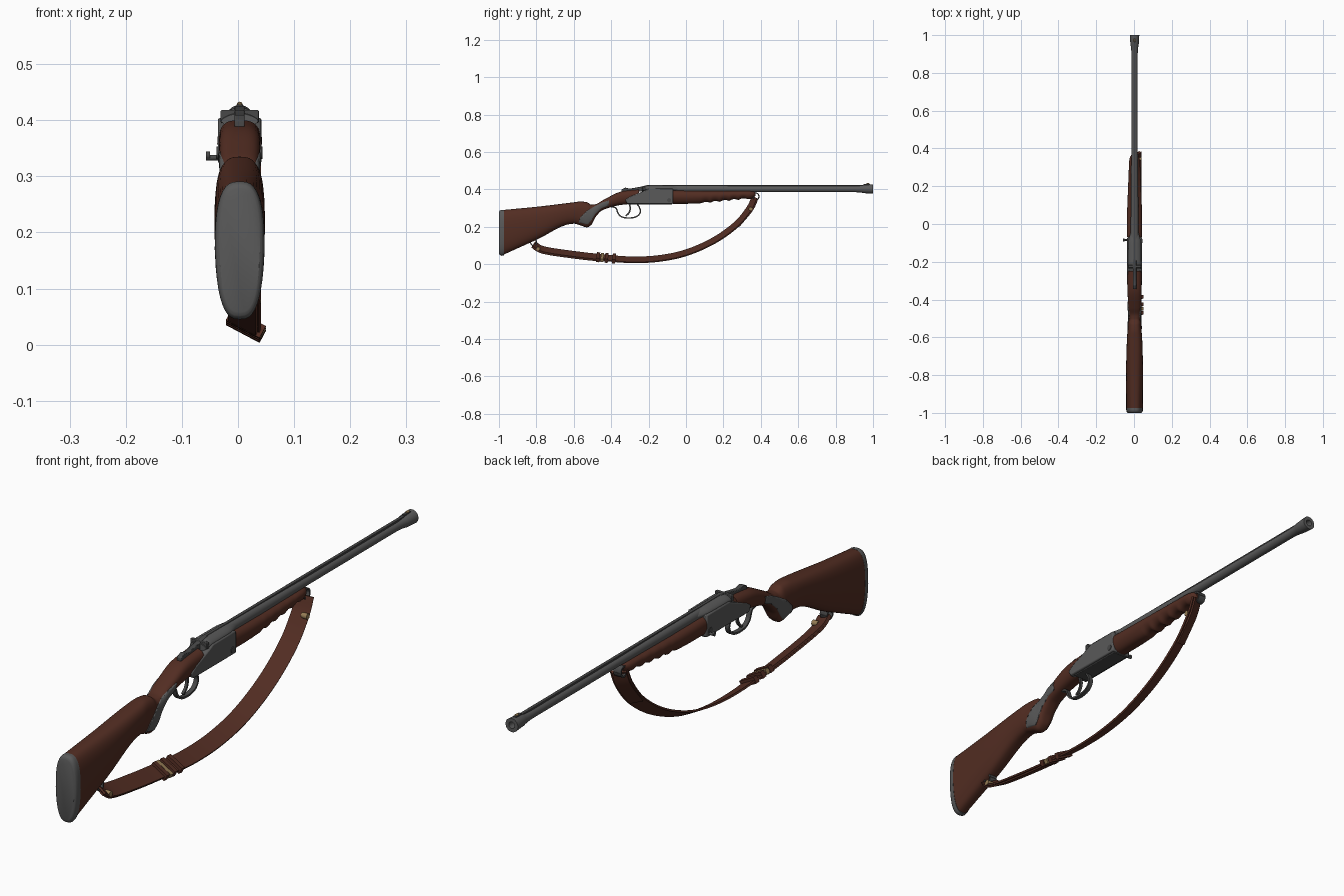
import bpy, bmesh, math
from mathutils import Vector, Matrix

if "Cube" in bpy.data.objects:
    bpy.data.objects.remove(bpy.data.objects["Cube"])
CX = 0.003


def material(name, r, g, b):
    m = bpy.data.materials.new(name)
    m.use_nodes = True
    m.diffuse_color = (r, g, b, 1)
    m.node_tree.nodes["Principled BSDF"].inputs["Base Color"].default_value = (r, g, b, 1)
    return m


WOOD = material("walnut wood", .085, .026, .016)
LEATHER = material("brown leather", .088, .027, .017)
GREY = material("grey steel", .1, .1, .1)
DARK = material("dark steel", .065, .065, .065)
BRASS = material("brass", .3, .2, .09)


def finish(name, bm, mat, angle=35):
    bmesh.ops.recalc_face_normals(bm, faces=bm.faces)
    mesh = bpy.data.meshes.new(name)
    bm.to_mesh(mesh)
    bm.free()
    mesh.materials.append(mat)
    ob = bpy.data.objects.new(name, mesh)
    bpy.context.collection.objects.link(ob)
    bpy.ops.object.select_all(action='DESELECT')
    ob.select_set(True)
    bpy.context.view_layer.objects.active = ob
    bpy.ops.object.shade_smooth_by_angle(angle=math.radians(angle))
    return ob


def skin(name, rings, mat, angle=35):
    """Join matching rings of points into a capped tube."""
    bm = bmesh.new()
    rows = [[bm.verts.new(p) for p in ring] for ring in rings]
    n = len(rows[0])
    for a, b in zip(rows, rows[1:]):
        for i in range(n):
            j = (i + 1) % n
            bm.faces.new((a[i], a[j], b[j], b[i]))
    bm.faces.new(rows[0])
    bm.faces.new(rows[-1])
    return finish(name, bm, mat, angle)


def smooth_stations(st, steps):
    """Monotone cubic through the stations, with y as the parameter."""
    def slope(i, k):
        return (st[i + 1][k] - st[i][k]) / (st[i + 1][0] - st[i][0])

    def tangent(i, k):
        if i == 0 or i == len(st) - 1:
            return slope(min(i, len(st) - 2), k)
        a, b = slope(i - 1, k), slope(i, k)
        return 2 * a * b / (a + b) if a * b > 0 else 0
    out = []
    for i in range(len(st) - 1):
        h = st[i + 1][0] - st[i][0]
        for s in range(steps):
            t = s / steps
            row = [st[i][0] + h * t]
            for k in range(1, len(st[0])):
                row.append((2*t**3 - 3*t*t + 1) * st[i][k] + (t**3 - 2*t*t + t) * h * tangent(i, k)
                           + (3*t*t - 2*t**3) * st[i + 1][k] + (t**3 - t*t) * h * tangent(i + 1, k))
            out.append(row)
    return out + [list(st[-1])]


def loft(name, stations, mat, n=2.8, taper=.12, steps=6, grow=0, sides=40):
    """Stations are (y, bottom, top, half width)."""
    rings = []
    for y, lo, hi, hw in smooth_stations(stations, steps):
        ring = []
        for i in range(sides):
            a = math.tau * i / sides
            c, s = math.cos(a), math.sin(a)
            u = math.copysign(abs(c) ** (2 / n), c)
            v = math.copysign(abs(s) ** (2 / n), s)
            ring.append((CX + u * (hw + grow) * (1 + taper * min(v, 0)), y,
                         (lo + hi) / 2 + v * ((hi - lo) / 2 + grow)))
        rings.append(ring)
    return skin(name, rings, mat)


def lathe(name, profile, mat, centre, axis='Y', sides=32):
    """Profile is (distance along axis, radius)."""
    rings = []
    for d, r in profile:
        ring = []
        for i in range(sides):
            a = math.tau * i / sides
            p, q = r * math.cos(a), r * math.sin(a)
            ring.append(Vector(centre) + Vector((p, d, q) if axis == 'Y' else (d, p, q)))
        rings.append(ring)
    return skin(name, rings, mat)


def plate(name, outline, half, mat, bevel=0):
    """Side outline of (y, z) points extruded across x."""
    ob = skin(name, [[(CX + s * half, y, z) for y, z in outline] for s in (-1, 1)], mat)
    if bevel:
        mod = ob.modifiers.new("bevel", 'BEVEL')
        mod.width, mod.segments = bevel, 2
    return ob


def box(name, y0, y1, z0, z1, half, mat, bevel=.002):
    return plate(name, [(y0, z0), (y1, z0), (y1, z1), (y0, z1)], half, mat, bevel)


def ribbon(name, path, width, thick, mat, tilt=0, x=CX, steps=8, offset=0):
    """Flat strip swept along a (y, z) path."""
    p = [Vector((x, y, z)) for y, z in path]
    p = [2 * p[0] - p[1]] + p + [2 * p[-1] - p[-2]]
    pts = []
    for i in range(1, len(p) - 2):
        a, b, c, d = p[i - 1:i + 3]
        for s in range(steps):
            t = s / steps
            pts.append(.5 * (2*b + (c - a)*t + (2*a - 5*b + 4*c - d)*t*t + (3*b - a - 3*c + d)*t**3))
    pts.append(p[-2])
    rings = []
    for i, q in enumerate(pts):
        t = (pts[min(i + 1, len(pts) - 1)] - pts[max(i - 1, 0)]).normalized()
        side = Matrix.Rotation(math.radians(tilt), 3, t) @ Vector((1, 0, 0))
        up = side.cross(t)
        rings.append([q + side * u * width / 2 + up * (v * thick / 2 + offset)
                      for u, v in ((-1, -1), (1, -1), (1, 1), (-1, 1))])
    return skin(name, rings, mat, 40)


# Shoulder stock, wrist and butt pad
stock = [(-.978, .05, .29, .044), (-.8, .13, .307, .045), (-.6, .217, .331, .04),
         (-.565, .208, .335, .037), (-.53, .197, .332, .035), (-.505, .212, .318, .033),
         (-.485, .25, .32, .033), (-.445, .29, .342, .034), (-.34, .318, .39, .037),
         (-.25, .325, .4, .037)]
loft("stock", stock, WOOD)
loft("butt_pad", [(-1, .058, .278, .036), (-.996, .05, .286, .041), (-.985, .045, .291, .044),
                  (-.974, .048, .291, .0445)], GREY, steps=3)

# Grip panels wrapped on both sides of the grip
panel = loft("grip_panels", stock, GREY, grow=.0025)
cutter = plate("grip_cutter", [(-.575, .222), (-.525, .212), (-.505, .235), (-.485, .268), (-.45, .3),
                               (-.415, .312), (-.41, .342), (-.45, .33), (-.485, .312),
                               (-.53, .285), (-.565, .25)], .1, GREY)
cut = panel.modifiers.new("cut", 'BOOLEAN')
cut.operation, cut.object, cut.solver = 'INTERSECT', cutter, 'EXACT'
cutter.hide_render = True
cutter.hide_set(True)

# Receiver body, top block and hinge
plate("receiver", [(-.315, .323), (-.325, .345), (-.3, .362), (-.225, .392), (-.2, .404),
                   (-.07, .404), (-.07, .323)], .039, GREY, .004)
box("receiver_floor", -.3, -.075, .319, .33, .03, DARK)
loft("receiver_top", [(-.235, .385, .412, .033), (-.2, .385, .423, .034), (-.1, .385, .423, .033),
                      (-.04, .385, .42, .02)], GREY, n=1.6, taper=0)
lathe("hinge_pin", [(-.041, .011), (.041, .011)], DARK, (CX, -.09, .342), 'X')
lathe("side_latch", [(-.057, .005), (-.036, .005)], DARK, (0, -.085, .333), 'X', 16)
lathe("latch_knob", [(-.057, .007), (-.05, .007)], DARK, (0, -.085, .337), 'X', 16)

# Top lever, safety and rear sight
plate("top_tang", [(-.345, .385), (-.345, .4), (-.325, .41), (-.3, .404), (-.24, .415),
                   (-.2, .425), (-.18, .42), (-.18, .39)], .009, DARK, .002)
box("rear_sight", -.232, -.218, .395, .418, .034, DARK)

# Barrel with bored flared muzzle, rib and bead
lathe("barrel", [(-.2, .021), (.1, .02), (.4, .0165), (.9, .0165), (.925, .018), (.945, .0205),
                 (.95, .022), (1, .025), (1, .012), (.95, .012)], GREY, (CX, 0, .402))
box("barrel_rib", -.2, .95, .414, .424, .006, DARK, .001)
box("front_sight_base", .95, .985, .42, .428, .006, DARK, .001)
lathe("bead", [(-.008, .003), (-.006, .005), (.006, .005), (.008, .003)], BRASS, (CX, .972, .428), 'Y', 16)

# Fore-end with scalloped finger grooves
fore = [(-.07, .322, .396, .039), (.0, .323, .394, .04), (.08, .326, .393, .039)]
for i in range(1, 21):
    y = .08 + .0125 * i
    fore.append((y, .326 + .096 * (y - .08) + .007 * abs(math.sin(math.pi * i / 4)) - .002, .392, .039 - .01 * i / 20))
fore += [(.355, .353, .39, .024), (.372, .366, .385, .012)]
loft("fore_end", fore, WOOD, steps=2, taper=.25)

# Trigger guard and trigger
ribbon("trigger_guard", [(-.4, .308), (-.375, .3), (-.362, .27), (-.34, .252), (-.3, .247),
                         (-.262, .256), (-.244, .28), (-.25, .305), (-.265, .326)], .017, .007, DARK)
ribbon("trigger", [(-.305, .328), (-.298, .3), (-.305, .275), (-.322, .258)], .01, .008, DARK)

# Sling with doubled rear section
sling = [(-.815, .108), (-.76, .078), (-.6, .053), (-.45, .036), (-.3, .024), (-.15, .03), (0, .061),
         (.15, .127), (.27, .213), (.34, .298), (.368, .358)]
ribbon("sling", sling, .062, .007, LEATHER, 28, .012)
ribbon("sling_fold", sling[:4], .056, .006, LEATHER, 28, .012, offset=-.008)
ribbon("front_loop_fold", sling[-3:], .05, .006, LEATHER, 28, .012, offset=-.007)

# Buckle, keepers and brass studs
for y, z in ((-.47, .0375), (-.425, .034), (-.385, .0305)):
    ribbon("sling_keeper", [(y - .009, z + .001), (y + .009, z - .001)], .068, .024, LEATHER, 28, .014)
ribbon("buckle_bar", [(-.456, .0365), (-.44, .0353)], .07, .018, BRASS, 28, .014)
for y, z in ((-.79, .092), (.345, .305)):
    lathe("sling_stud", [(-.011, .01), (.011, .01)], BRASS, (.03, y, z - .009), 'X', 20)

# Sling swivels
for y, z in ((-.815, .118), (.374, .362)):
    loop = [(y + .016 * math.cos(a), z + .018 * math.sin(a)) for a in (math.tau * i / 12 for i in range(13))]
    ribbon("sling_swivel", loop, .03, .006, DARK, steps=2)
